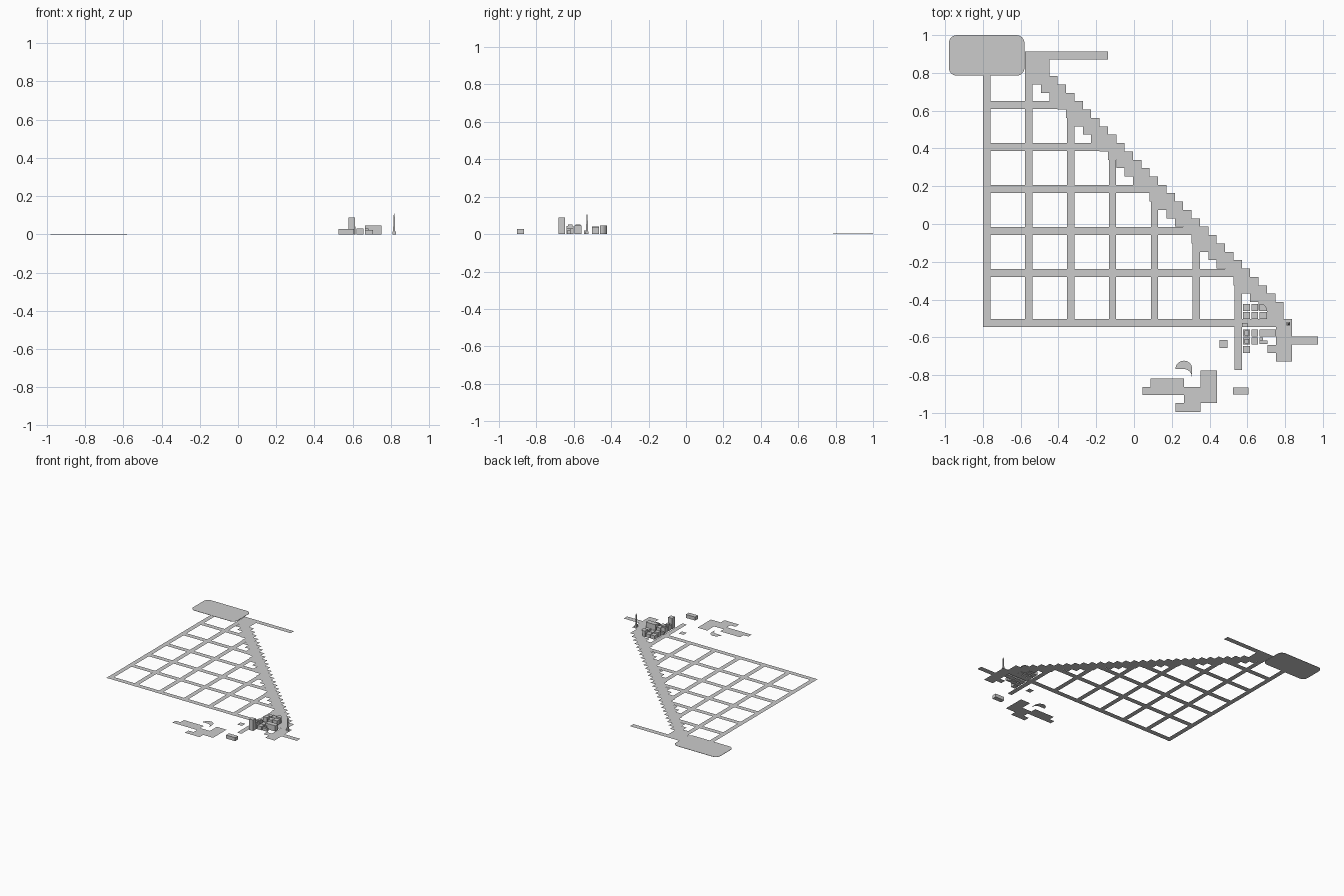
import bpy, bmesh, math

S = 0.0443            # one stair step / road width unit
Z = 0.0006            # tiny layer offset between flat sheets


def flat(name, pts, z=0.0, h=0.0):
    """Flat polygon sheet, optionally extruded."""
    bm = bmesh.new()
    f = bm.faces.new([bm.verts.new((x, y, z)) for x, y in pts])
    f.normal_update()
    if f.normal.z < 0:
        f.normal_flip()
    if h:
        r = bmesh.ops.extrude_face_region(bm, geom=[f], use_keep_orig=True)
        for v in r['geom']:
            if isinstance(v, bmesh.types.BMVert):
                v.co.z += h
        bmesh.ops.recalc_face_normals(bm, faces=bm.faces)
    me = bpy.data.meshes.new(name)
    bm.to_mesh(me)
    bm.free()
    ob = bpy.data.objects.new(name, me)
    bpy.context.collection.objects.link(ob)
    return ob


def rect(name, x0, x1, y0, y1, z=0.0, h=0.0):
    return flat(name, [(x0, y0), (x1, y0), (x1, y1), (x0, y1)], z, h)


def arc(cx, cy, r, a0, a1, n=8):
    return [(cx + r * math.cos(math.radians(a0 + (a1 - a0) * i / n)),
             cy + r * math.sin(math.radians(a0 + (a1 - a0) * i / n))) for i in range(n + 1)]


# stair geometry: top, right and left edge of step k
def T(k): return 0.783 - S * k
def R(k): return -0.404 + S * k
def L(k): return R(k) - 3 * S


# rounded corner plaza
r = 0.042
plaza = []
for cx, cy, a in ((-0.58 - r, 1 - r, 0), (-0.98 + r, 1 - r, 90),
                  (-0.98 + r, 0.785 + r, 180), (-0.58 - r, 0.785 + r, 270)):
    plaza += arc(cx, cy, r, a, a + 90, 6)
flat("plaza", plaza, 0, 0.002)

# stepped diagonal avenue with end arms
pts = [(-0.578, 0.913), (-0.137, 0.913), (-0.137, 0.87), (-0.448, 0.87), (-0.448, T(0))]
for k in range(28):
    pts += [(R(k), T(k)), (R(k), T(k + 1))]
pts[-1] = (R(27), -0.503)
pts += [(0.837, -0.503), (0.837, -0.595), (0.975, -0.595), (0.975, -0.638),
        (0.837, -0.638), (0.837, -0.727), (0.753, -0.727), (0.753, -0.683),
        (0.706, -0.683), (0.706, -0.64), (0.753, -0.64), (0.753, T(29))]
for k in range(28, -1, -1):
    pts += [(L(k), T(k + 1)), (L(k), T(k))]
pts.append((-0.578, T(0)))
flat("diagonal_avenue", pts)

# north-south streets, each ending at the avenue
for i in range(7):
    x = -0.799 + 0.222 * i
    top = 0.785 if i < 2 else T((x - L(0)) / S)
    rect(f"street_ns_{i}", x, x + 0.039, -0.772 if i == 6 else -0.545, top, Z)

# east-west streets
for i, y in enumerate((0.65, 0.428, 0.206, -0.017, -0.239)):
    rect(f"street_ew_{i}", -0.799, L((T(0) - y) / S) + S, y - 0.042, y, 2 * Z)
rect("street_ew_5", -0.799, 0.753, -0.545, -0.503, 2 * Z)

# separate flat lots to the south
flat("south_lot", [(0.044, -0.863), (0.088, -0.863), (0.088, -0.818), (0.266, -0.818),
                   (0.266, -0.863), (0.352, -0.863), (0.352, -0.775), (0.44, -0.775),
                   (0.44, -0.948), (0.352, -0.948), (0.352, -0.995), (0.22, -0.995),
                   (0.22, -0.948), (0.266, -0.948), (0.266, -0.904), (0.044, -0.904)])
flat("curved_lot", arc(0.264, -0.768, S, 180, 0, 16) + [(0.308, -0.81)]
     + arc(0.264, -0.81, S * 0.95, 0, 90, 6))
rect("small_lot", 0.452, 0.495, -0.656, -0.613)

# town blocks: x0, x1, y0, y1, height, stepped roof cap
blocks = [
    (0.578, 0.614, -0.46, -0.423, 0.03, False), (0.621, 0.657, -0.46, -0.423, 0.03, False),
    (0.578, 0.614, -0.503, -0.466, 0.04, False), (0.621, 0.657, -0.503, -0.466, 0.03, False),
    (0.664, 0.703, -0.503, -0.466, 0.037, False),
    (0.578, 0.614, -0.596, -0.558, 0.05, True), (0.621, 0.657, -0.596, -0.558, 0.03, False),
    (0.664, 0.751, -0.596, -0.558, 0.046, False),
    (0.578, 0.614, -0.638, -0.602, 0.05, True), (0.621, 0.657, -0.638, -0.602, 0.03, False),
    (0.664, 0.706, -0.634, -0.618, 0.022, False), (0.664, 0.682, -0.618, -0.602, 0.03, False),
    (0.577, 0.613, -0.682, -0.646, 0.088, False),
    (0.525, 0.607, -0.903, -0.866, 0.028, False),
    (0.572, 0.6, -0.545, -0.525, 0.018, False),
]
for i, (x0, x1, y0, y1, h, cap) in enumerate(blocks):
    rect(f"building_{i}", x0, x1, y0, y1, 0, h - 0.008 if cap else h)
    if cap:
        rect(f"roof_{i}", x0 + .006, x1 - .006, y0 + .006, y1 - .006, h - 0.008, 0.008)

# building with one rounded corner
flat("rounded_building", [(0.664, -0.46), (0.703, -0.46)]
     + arc(0.671, -0.455, 0.032, 0, 90, 8) + [(0.664, -0.423)], 0, 0.046)

# slim tapered monument on its plinth
rect("plinth", 0.808, 0.826, -0.538, -0.52, 0, 0.014)
bpy.ops.mesh.primitive_cone_add(vertices=4, radius1=0.008, radius2=0.004, depth=0.085,
                                location=(0.817, -0.529, 0.0565), rotation=(0, 0, math.pi / 4))
bpy.context.object.name = "monument_shaft"
bpy.ops.mesh.primitive_cone_add(vertices=4, radius1=0.004, radius2=0, depth=0.011,
                                location=(0.817, -0.529, 0.1045), rotation=(0, 0, math.pi / 4))
bpy.context.object.name = "monument_tip"
